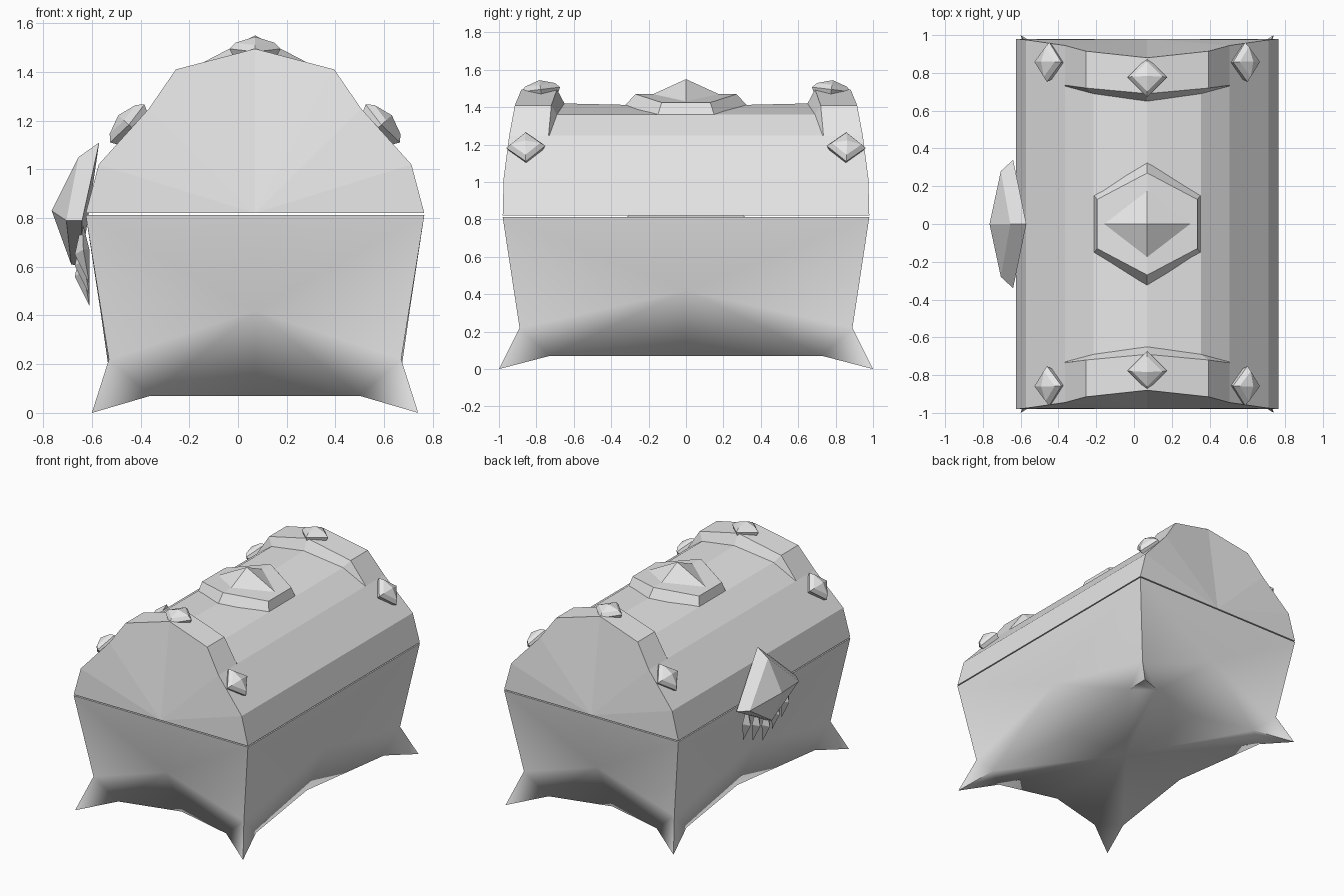
import bpy, bmesh
from mathutils import Vector

cube = bpy.data.objects.get("Cube")
if cube:
    bpy.data.objects.remove(cube, do_unlink=True)

CX = 0.07  # chest centreline

grey = bpy.data.materials.new("plain_grey")
grey.use_nodes = True
grey.diffuse_color = (0.8, 0.8, 0.8, 1)
grey.node_tree.nodes["Principled BSDF"].inputs["Base Color"].default_value = (0.8, 0.8, 0.8, 1)


def finish(name, bm, x=CX, smooth=False):
    bmesh.ops.remove_doubles(bm, verts=bm.verts, dist=0.0005)
    bmesh.ops.recalc_face_normals(bm, faces=bm.faces)
    for f in bm.faces:
        f.smooth = smooth
    me = bpy.data.meshes.new(name)
    bm.to_mesh(me)
    bm.free()
    me.materials.append(grey)
    ob = bpy.data.objects.new(name, me)
    ob.location.x = x
    bpy.context.collection.objects.link(ob)
    return ob


def bridge(bm, a, b, closed=True):
    n = len(a)
    for i in range(n if closed else n - 1):
        j = (i + 1) % n
        bm.faces.new((a[i], a[j], b[j], b[i]))


def fan(bm, ring, tip):
    t = bm.verts.new(tip)
    for i in range(len(ring)):
        bm.faces.new((ring[i], ring[(i + 1) % len(ring)], t))


def ring(bm, pts):
    return [bm.verts.new(p) for p in pts]


# Body: one quarter built, then mirrored through signs
bm = bmesh.new()
for sx in (1, -1):
    for sy in (1, -1):
        def v(x, y, z):
            return bm.verts.new((x * sx, y * sy, z))
        top, knee, foot = v(.695, .98, .812), v(.6, .89, .22), v(.67, 1, 0)
        side_toe, end_toe = v(.585, .73, .07), v(.43, .85, .07)
        side_top, side_mid, side_low = v(.695, 0, .812), v(.635, 0, .42), v(.48, 0, .07)
        end_top, end_mid, end_low = v(0, .98, .812), v(0, .915, .42), v(0, .74, .07)
        top_c, low_c = v(0, 0, .812), v(0, 0, .09)
        for f in ((top, side_top, side_mid), (top, side_mid, knee),
                  (knee, side_mid, side_toe), (side_mid, side_low, side_toe),
                  (top, end_mid, end_top), (top, knee, end_mid),
                  (knee, end_toe, end_mid), (end_mid, end_toe, end_low),
                  (knee, side_toe, foot), (knee, foot, end_toe), (foot, side_toe, end_toe),
                  (side_toe, side_low, low_c), (end_low, end_toe, low_c),
                  (end_toe, side_toe, low_c), (top, end_top, top_c, side_top)):
            bm.faces.new(f)
body = finish("chest_body", bm, smooth=True)
for p in body.data.polygons:
    p.use_smooth = p.center.z < .8
bpy.context.view_layer.objects.active = body
body.select_set(True)
bpy.ops.object.shade_smooth_by_angle(angle=1.22)
body.select_set(False)

# Lid: arched sections lofted along y, raised bands at both ends
high = [(.695, .82), (.642, 1.02), (.435, 1.25), (.325, 1.41), (0, 1.495)]
low = high[:3] + [(.285, 1.36), (0, 1.42)]
middle = low[:4] + [(0, 1.405)]
stations = [(high, (.98, .975, .945, .915, .88)),
            (high, (.74, .74, .735, .72, .69)),
            (low, (.735, .735, .73, .69, .65))]


def section(prof, ys, s):
    right = [(x, y * s, z) for (x, z), y in zip(prof, ys)]
    return right + [(-x, y, z) for x, y, z in reversed(right[:-1])]


bm = bmesh.new()
sections = [section(p, ys, -1) for p, ys in stations]
sections.append(section(middle, (0,) * 5, 1))
sections += [section(p, ys, 1) for p, ys in reversed(stations)]
rings = [ring(bm, s) for s in sections]
for a, b in zip(rings, rings[1:]):
    bridge(bm, a, b)
for r, s in ((rings[0], -1), (rings[-1], 1)):
    c = bm.verts.new((0, .98 * s, .82))
    for a, b in zip(r, r[1:]):
        bm.faces.new((a, b, c))
finish("lid", bm)

# Six-sided plate on the crown of the lid
bm = bmesh.new()


def hexagon(tip_y, tip_z, x, y, z):
    return [(0, tip_y, tip_z), (x, y, z), (x, -y, z),
            (0, -tip_y, tip_z), (-x, -y, z), (-x, y, z)]


base = ring(bm, hexagon(.33, 1.405, .285, .155, 1.345))
rim = ring(bm, hexagon(.27, 1.47, .265, .13, 1.425))
bridge(bm, base, rim)
for s in (0, 3):
    bm.faces.new((rim[s], rim[(s + 1) % 6], rim[(s + 2) % 6], rim[(s + 3) % 6]))
finish("crown_plate", bm)

# Pointed gem on the plate
bm = bmesh.new()
fan(bm, ring(bm, [(.23, 0, 1.43), (0, .175, 1.47), (-.23, 0, 1.43), (0, -.175, 1.47)]), (0, 0, 1.55))
finish("crown_gem", bm)


# Faceted studs on the end bands
def stud(name, loc, normal):
    bm = bmesh.new()

    def diamond(r, h):
        return ring(bm, [(r, 0, h), (0, r, h), (-r, 0, h), (0, -r, h)])
    foot, belt = diamond(.085, -.02), diamond(.105, .02)
    bridge(bm, foot, belt)
    upper = diamond(.08, .045)
    bridge(bm, belt, upper)
    fan(bm, upper, (0, 0, .07))
    n = Vector(normal).normalized()
    u = Vector((0, 1, 0)).cross(n).normalized()
    w = n.cross(u)
    for vert in bm.verts:
        p = vert.co
        vert.co = Vector(loc) + u * p.x + w * p.y + n * p.z
    finish(name, bm)


for end, s in (("front", -1), ("back", 1)):
    stud(end + "_top_stud", (0, .775 * s, 1.475), (0, .12 * s, 1))
    for side, t in (("left", 1), ("right", -1)):
        stud(end + "_" + side + "_stud", (.51 * t, .855 * s, 1.175), (.73 * t, .08 * s, .66))

# Latch: bevelled kite with a raised peak
bm = bmesh.new()
outer = ring(bm, [(-.57, 0, 1.11), (-.64, .34, .79), (-.645, 0, .6), (-.64, -.34, .79)])
inner = ring(bm, [(-.655, 0, 1.05), (-.705, .28, .79), (-.685, 0, .61), (-.705, -.28, .79)])
bridge(bm, outer, inner)
fan(bm, inner, (-.765, 0, .83))
bm.faces.new(outer)
finish("latch", bm, 0)

# Spikes hanging below the latch
for i in range(-2, 3):
    bm = bmesh.new()
    y, z = i * .11, .66 + abs(i) * .045
    mid = ring(bm, [(-.67, y, z - .1), (-.635, y + .045, z - .08),
                    (-.61, y, z - .08), (-.635, y - .045, z - .08)])
    fan(bm, mid, (-.61, y, z - .22))
    fan(bm, mid, (-.64, y, z + .04))
    finish("latch_spike_%d" % (i + 3), bm, 0)
